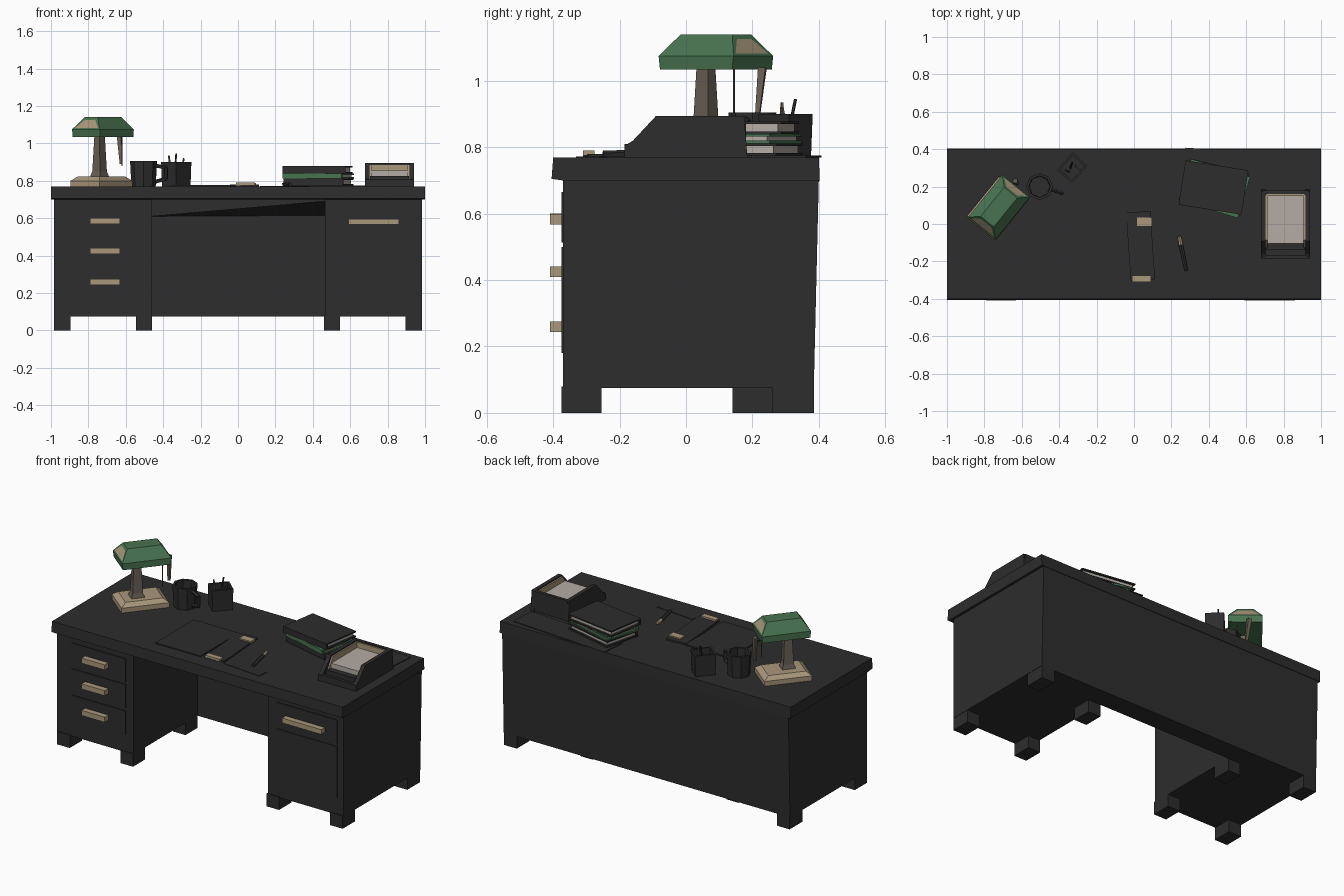
import bpy, bmesh, math
from mathutils import Matrix, Vector

cube = bpy.data.objects.get("Cube")
if cube:
    bpy.data.objects.remove(cube, do_unlink=True)


def material(name, r, g, b):
    m = bpy.data.materials.new(name)
    m.use_nodes = True
    m.diffuse_color = (r, g, b, 1)
    m.node_tree.nodes["Principled BSDF"].inputs["Base Color"].default_value = (r, g, b, 1)
    return m


BLACK = material("black_wood", .026, .026, .026)
TAN = material("tan_brass", .40, .31, .20)
GREEN = material("green_glass", .065, .17, .08)
PAPER = material("paper", .46, .41, .37)
BROWN = material("brown_metal", .14, .115, .09)


def finish(name, bm, mats, loc=(0, 0, 0), angle=0):
    bmesh.ops.recalc_face_normals(bm, faces=bm.faces)
    me = bpy.data.meshes.new(name)
    bm.to_mesh(me)
    bm.free()
    for m in mats:
        me.materials.append(m)
    ob = bpy.data.objects.new(name, me)
    ob.location = loc
    ob.rotation_euler.z = math.radians(angle)
    bpy.context.collection.objects.link(ob)
    return ob


def skin(rings):
    """Join closed rings of equal length and cap both ends."""
    bm = bmesh.new()
    vs = [[bm.verts.new(p) for p in r] for r in rings]
    n = len(vs[0])
    for a, b in zip(vs, vs[1:]):
        for i in range(n):
            j = (i + 1) % n
            bm.faces.new((a[i], a[j], b[j], b[i]))
    bm.faces.new(vs[0])
    bm.faces.new(vs[-1])
    return bm


def loft(name, levels, mat, loc=(0, 0, 0), angle=0):
    """Stack of rectangles given as (z, half x, half y)."""
    rings = [[(sx * hx, sy * hy, z) for sx, sy in ((-1, -1), (1, -1), (1, 1), (-1, 1))]
             for z, hx, hy in levels]
    return finish(name, skin(rings), [mat], loc, angle)


def box(name, x0, x1, y0, y1, z0, z1, mat=BLACK, angle=0):
    hx, hy = (x1 - x0) / 2, (y1 - y0) / 2
    return loft(name, [(z0, hx, hy), (z1, hx, hy)], mat, ((x0 + x1) / 2, (y0 + y1) / 2, 0), angle)


def extrude_x(name, profile, x0, x1, mat=BLACK):
    return finish(name, skin([[(x, y, z) for y, z in profile] for x in (x0, x1)]), [mat])


def rod(name, a, b, r0, r1, mat, sides=5):
    a, b = Vector(a), Vector(b)
    bm = bmesh.new()
    bmesh.ops.create_cone(bm, cap_ends=True, segments=sides, radius1=r0, radius2=r1,
                          depth=(b - a).length)
    turn = (b - a).to_track_quat("Z", "Y").to_matrix().to_4x4()
    bmesh.ops.transform(bm, verts=bm.verts, matrix=Matrix.Translation((a + b) / 2) @ turn)
    return finish(name, bm, [mat])


# Desk carcass
extrude_x("desk_top", [(-.405, .705), (-.4, .77), (.4, .77), (.403, .7), (-.37, .7)], -1, 1)
pedestal = [(-.37, .075), (-.37, .7), (.4, .7), (.385, .075)]
extrude_x("right_pedestal", pedestal, -.985, -.46)
extrude_x("left_pedestal", pedestal, .465, .985)
extrude_x("back_panel", [(.26, .075), (.26, .7), (.4, .7), (.385, .075)], -.46, .465)

# Sloping brace in the knee space
finish("knee_brace", skin([
    [(-.46, .1, .61), (-.46, .1, .7), (.465, .1, .7), (.465, .1, .69)],
    [(-.46, .26, .61), (-.46, .26, .7), (.465, .26, .7), (.465, .26, .615)]]), [BLACK])

# Feet
for side, s in (("right", -1), ("left", 1)):
    for row, y0, y1 in (("front", -.375, -.255), ("back", .26, .385)):
        a, b = sorted((s * .895, s * .983))
        box(f"{side}_{row}_outer_foot", a, b, y0, y1, 0, .08)
        a, b = sorted((s * .46, s * .545))
        y0, y1 = (y0, y1) if row == "front" else (.14, .26)
        box(f"{side}_{row}_inner_foot", a, b, y0, y1, 0, .08)

# Drawer fronts and handles
for i, z in enumerate((.26, .425, .585)):
    box(f"drawer_front_{i}", -.885, -.51, -.375, -.365, z - .072, z + .072)
    box(f"drawer_handle_{i}", -.79, -.63, -.41, -.37, z - .016, z + .016, TAN)
box("side_drawer_front", .525, .945, -.375, -.365, .515, .665)
box("cabinet_door", .525, .945, -.375, -.365, .18, .5)
box("side_drawer_handle", .59, .86, -.41, -.37, .567, .597, TAN)

# Desk lamp
lamp = (-.73, .085, 0)
loft("lamp_base", [(.77, .14, .10), (.80, .14, .10), (.822, .11, .075)], TAN, lamp, 51)
loft("lamp_stem", [(.815, .042, .035), (.85, .03, .026), (1.04, .022, .018)], BROWN,
     (-.74, .06, 0), 51)
shade = loft("lamp_shade", [(1.035, .14, .095), (1.075, .145, .095), (1.14, .10, .045)],
             GREEN, (-.722, .09, 0), 51)
shade.data.materials.append(TAN)
bm = bmesh.new()
bm.from_mesh(shade.data)
bm.normal_update()
ends = [f for f in bm.faces if abs(f.normal.x) > .5 and f.calc_center_median().z > 1.08]
bmesh.ops.inset_individual(bm, faces=ends, thickness=.02)
for f in ends:
    f.material_index = 1
bm.to_mesh(shade.data)
bm.free()
rod("lamp_pull", (-.625, .215, .89), (-.635, .23, 1.04), .009, .016, BROWN, 4)
rod("lamp_cord", (-.62, .145, .88), (-.62, .145, 1.04), .003, .003, BROWN, 4)

# Mug with open top and handle
bm = bmesh.new()
rings = [[(r * math.cos(a), r * math.sin(a), z) for a in [math.tau * i / 8 for i in range(8)]]
         for r, z in ((.065, .77), (.072, .905), (.058, .905), (.055, .79))]
bm.free()
finish("mug", skin(rings), [BLACK], (-.505, .2, 0))
grip = [(-.44, .185, .88), (-.385, .165, .87), (-.385, .165, .81), (-.44, .185, .795)]
for i, (a, b) in enumerate(zip(grip, grip[1:])):
    rod(f"mug_handle_{i}", a, b, .011, .011, BLACK)

# Pen pot and pens
loft("pen_pot", [(.77, .05, .058), (.9, .053, .062), (.9, .042, .05), (.79, .042, .05)],
     BLACK, (-.33, .3, 0), -42)
for i, (x, y, dx, dy, z) in enumerate(((-.34, .3, .01, .03, .945), (-.35, .28, -.02, .01, .935),
                                       (-.31, .31, .02, -.02, .92))):
    rod(f"pen_{i}", (x, y, .8), (x + dx, y + dy, z), .006, .005, BROWN if i else BLACK, 5)

# Blotter, folder, clips and a loose pen
box("blotter", -.35, -.04, -.31, .065, .77, .777)
box("folder", -.03, .10, -.30, .065, .77, .78, BLACK, 4)
box("upper_clip", .015, .095, -.01, .035, .775, .788, TAN)
box("lower_clip", -.01, .09, -.31, -.275, .775, .79, TAN)
box("loose_sheet", .12, .38, -.32, -.25, .77, .773, BLACK, -5)
rod("loose_pen", (.28, -.25, .78), (.25, -.11, .782), .01, .012, BLACK)
rod("loose_pen_cap", (.25, -.11, .782), (.243, -.065, .783), .012, .009, TAN)


# Stack of books: covers around a page block
def book(name, x, y, hx, hy, z0, z1, angle, cover):
    t = .008
    for part, a, b, k, m in (("lower_cover", z0, z0 + t, 0, cover),
                             ("pages", z0 + t, z1 - t, .012, PAPER),
                             ("upper_cover", z1 - t, z1, 0, cover)):
        loft(f"{name}_{part}", [(a, hx - k, hy - k), (b, hx - k, hy - k)], m, (x, y, 0), angle)
    spine = loft(f"{name}_spine", [(z0, hx, .006), (z1, hx, .006)], cover, (x, y, 0), angle)
    spine.data.transform(Matrix.Translation((0, -hy + .006, 0)))


box("paper_sheaf", .27, .93, .22, .385, .77, .775, BLACK, -4)
book("bottom_book", .43, .2, .165, .115, .775, .812, -14, BLACK)
book("green_book", .43, .19, .165, .115, .812, .84, -17, GREEN)
book("top_book", .425, .195, .17, .12, .84, .878, -9, BLACK)

# Letter tray with lined walls and paper
wall = [(-.185, .77), (-.185, .805), (-.16, .82), (-.09, .895), (.175, .895), (.185, .77)]
lining = [(-.14, .8), (-.085, .888), (.155, .888), (.155, .8)]
for side, x, d in (("right", .68, 1), ("left", .94, -1)):
    a, b = sorted((x, x + d * .024))
    extrude_x(f"tray_{side}_wall", wall, a, b)
    a, b = sorted((x + d * .024, x + d * .033))
    extrude_x(f"tray_{side}_lining", lining, a, b, TAN)
box("tray_floor", .69, .93, -.18, .18, .77, .79)
box("tray_back_wall", .69, .93, .16, .18, .77, .895)
box("tray_back_lining", .705, .915, .151, .16, .79, .888, TAN)
box("tray_front_lip", .69, .93, -.185, -.165, .77, .81)
box("tray_front_step", .705, .915, -.14, -.105, .78, .825)
box("tray_paper", .715, .905, -.105, .15, .79, .855, PAPER)
